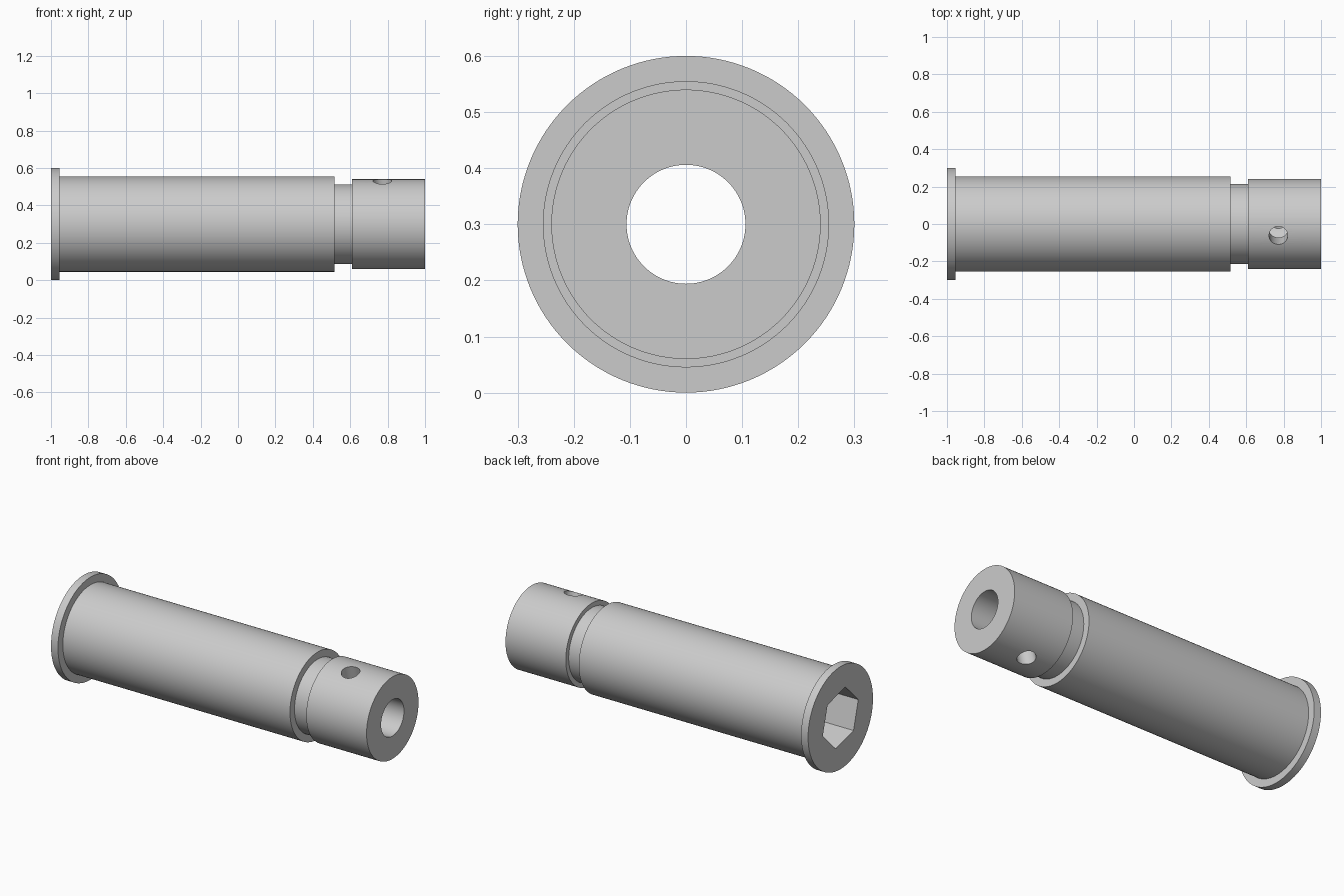
import bpy, bmesh, math
from mathutils import Matrix, Vector

if "Cube" in bpy.data.objects:
    bpy.data.objects.remove(bpy.data.objects["Cube"])

AXIS_Z = 0.30
TILT = math.radians(15)      # roll of the cross hole and socket about the axis

steel = bpy.data.materials.new("steel grey")
steel.use_nodes = True
GREY = (0.6, 0.6, 0.6, 1)
steel.diffuse_color = GREY
steel.node_tree.nodes["Principled BSDF"].inputs["Base Color"].default_value = GREY


def add_object(name, bm):
    bmesh.ops.recalc_face_normals(bm, faces=bm.faces)
    mesh = bpy.data.meshes.new(name)
    bm.to_mesh(mesh)
    bm.free()
    mesh.materials.append(steel)
    obj = bpy.data.objects.new(name, mesh)
    bpy.context.collection.objects.link(obj)
    return obj


def turned(name, profile, sides=128):
    """Solid of revolution about the x axis from (x, radius) points."""
    bm = bmesh.new()
    rings = []
    for x, r in profile:
        angles = [math.tau * i / sides for i in range(sides)]
        rings.append([bm.verts.new((x, r * math.cos(a), AXIS_Z + r * math.sin(a)))
                      for a in angles])
    for a, b in zip(rings, rings[1:]):
        for i in range(sides):
            j = (i + 1) % sides
            bm.faces.new((a[i], a[j], b[j], b[i]))
    bm.faces.new(rings[0])
    bm.faces.new(rings[-1])
    return add_object(name, bm)


def cutter(name, sides, radius, length, centre, rotation):
    bm = bmesh.new()
    bmesh.ops.create_cone(bm, cap_ends=True, segments=sides, radius1=radius,
                          radius2=radius, depth=length,
                          matrix=Matrix.Translation(Vector(centre)) @ rotation)
    obj = add_object(name, bm)
    obj.hide_render = True
    return obj


# Flanged pin with a grooved end
pin = turned("flanged_pin", [
    (-1.0, 0.30), (-0.955, 0.30),     # flange
    (-0.955, 0.255), (0.515, 0.255),  # shank
    (0.515, 0.213), (0.61, 0.213),    # groove
    (0.61, 0.24), (1.0, 0.24)])       # end collar

# Bore, hexagonal socket and cross hole
along_x = Matrix.Rotation(math.pi / 2, 4, 'Y')
roll = Matrix.Rotation(TILT, 4, 'X')
cutters = [
    cutter("bore_cutter", 96, 0.106, 2.4, (0, 0, AXIS_Z), along_x),
    cutter("socket_cutter", 6, 0.17, 0.7, (-1.05, 0, AXIS_Z),
           roll @ Matrix.Rotation(math.pi / 2, 4, 'X') @ along_x),
    cutter("cross_hole_cutter", 48, 0.05, 0.8, (0.772, 0, AXIS_Z), roll),
]

bpy.ops.object.select_all(action='DESELECT')
bpy.context.view_layer.objects.active = pin
pin.select_set(True)
for tool in cutters:
    mod = pin.modifiers.new(tool.name, 'BOOLEAN')
    mod.operation = 'DIFFERENCE'
    mod.solver = 'EXACT'
    mod.object = tool
    bpy.ops.object.modifier_apply(modifier=mod.name)
    bpy.data.objects.remove(tool)

bpy.ops.object.shade_smooth_by_angle(angle=math.radians(30))
